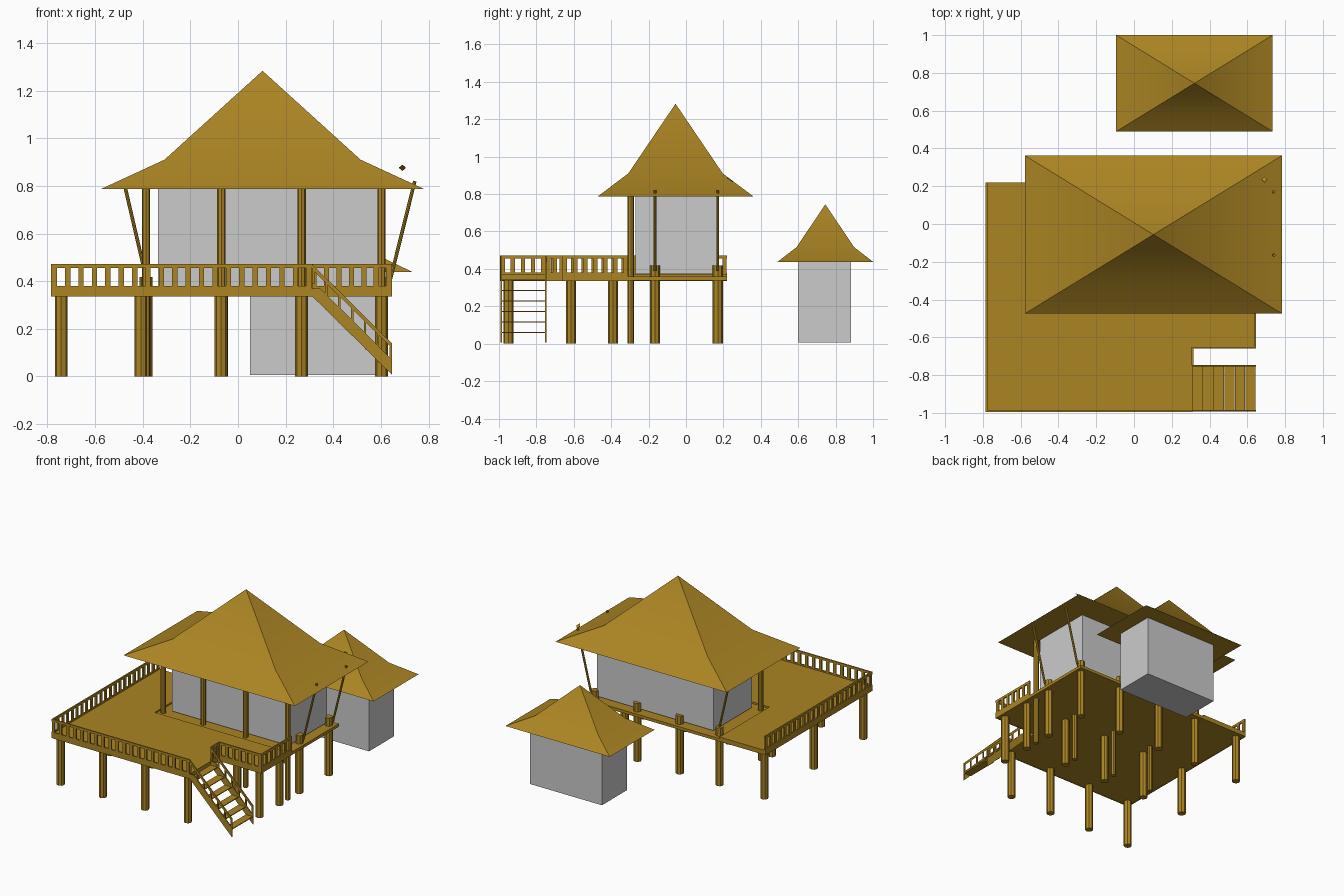
import bpy, bmesh, math
from mathutils import Vector

if "Cube" in bpy.data.objects:
    bpy.data.objects.remove(bpy.data.objects["Cube"])


def material(name, col):
    m = bpy.data.materials.new(name)
    m.diffuse_color = (*col, 1)
    m.use_nodes = True
    m.node_tree.nodes["Principled BSDF"].inputs["Base Color"].default_value = m.diffuse_color
    return m


wood = material("wood", (0.41, 0.235, 0.017))
grey = material("grey", (0.57, 0.57, 0.57))


def finish(name, bm, mat=wood):
    bmesh.ops.recalc_face_normals(bm, faces=bm.faces)
    me = bpy.data.meshes.new(name)
    bm.to_mesh(me)
    bm.free()
    ob = bpy.data.objects.new(name, me)
    bpy.context.collection.objects.link(ob)
    me.materials.append(mat)
    return ob


def add_box(bm, lo, hi):
    vs = bmesh.ops.create_cube(bm, size=1)["verts"]
    for v in vs:
        v.co = Vector([(l + h) / 2 + c * (h - l) for l, h, c in zip(lo, hi, v.co)])


def box(name, lo, hi, mat=wood):
    bm = bmesh.new()
    add_box(bm, lo, hi)
    return finish(name, bm, mat)


def prism_xy(name, pts, z0, z1):
    bm = bmesh.new()
    f = bm.faces.new([bm.verts.new((x, y, z0)) for x, y in pts])
    top = bmesh.ops.extrude_face_region(bm, geom=[f], use_keep_orig=True)["geom"]
    for v in top:
        if isinstance(v, bmesh.types.BMVert):
            v.co.z = z1
    return finish(name, bm)


def pole(name, a, b, r, sides=8):
    a, b = Vector(a), Vector(b)
    bm = bmesh.new()
    bmesh.ops.create_cone(bm, cap_ends=True, segments=sides, radius1=r, radius2=r, depth=(b - a).length)
    ob = finish(name, bm)
    ob.location = (a + b) / 2
    ob.rotation_euler = Vector((0, 0, 1)).rotation_difference(b - a).to_euler()
    return ob


def roof(name, cx, cy, hx, hy, z_eave, z_mid, z_top):
    # flared pyramid roof with flat underside, smooth across the flare, sharp at hips
    bm = bmesh.new()
    rings = []
    for s, z in ((1, z_eave), (0.605, z_mid)):
        rings.append([bm.verts.new((cx + sx * hx * s, cy + sy * hy * s, z))
                      for sx, sy in ((-1, -1), (1, -1), (1, 1), (-1, 1))])
    apex = bm.verts.new((cx, cy, z_top))
    bm.faces.new(rings[0])
    for i in range(4):
        j = (i + 1) % 4
        bm.faces.new((rings[0][i], rings[0][j], rings[1][j], rings[1][i]))
        bm.faces.new((rings[1][i], rings[1][j], apex))
    ob = finish(name, bm)
    for p in ob.data.polygons:
        p.use_smooth = True
    # the eave edge is shallower than the hips, so keep it sharp too
    ob.data.set_sharp_from_angle(angle=math.radians(30))
    return ob


def railing(name, a, b):
    # thin balustrade running along x or y
    bm = bmesh.new()
    t = 0.005
    lo = [min(a[i], b[i]) for i in (0, 1)]
    hi = [max(a[i], b[i]) for i in (0, 1)]
    for z0, z1 in ((0.336, 0.38), (0.455, 0.472)):
        add_box(bm, (lo[0] - t, lo[1] - t, z0), (hi[0] + t, hi[1] + t, z1))
    length = max(hi[0] - lo[0], hi[1] - lo[1])
    n = max(1, round(length / 0.056))
    ax = 0 if hi[0] > lo[0] else 1
    for i in range(n + 1):
        p = lo[:]
        p[ax] += 0.009 + (length - 0.018) * i / n
        h = [t, t]
        h[ax] = 0.011
        add_box(bm, (p[0] - h[0], p[1] - h[1], 0.38), (p[0] + h[0], p[1] + h[1], 0.455))
    return finish(name, bm)


# Roofs and walls of both huts
roof("main_roof", 0.103, -0.056, 0.68, 0.418, 0.786, 0.91, 1.283)
roof("small_roof", 0.32, 0.745, 0.414, 0.255, 0.438, 0.516, 0.745)
box("main_walls", (-0.335, -0.27, 0.373), (0.59, 0.168, 0.79), grey)
box("small_walls", (0.05, 0.6, 0.007), (0.62, 0.882, 0.442), grey)

# Deck with stair notch, slightly lower under the house
prism_xy("deck", [(-0.785, -0.993), (0.31, -0.993), (0.31, -0.652), (0.647, -0.652),
                  (0.647, -0.345), (-0.42, -0.345), (-0.42, 0.22), (-0.785, 0.22)], 0.337, 0.37)
box("house_floor", (-0.42, -0.345, 0.337), (0.647, 0.22, 0.358))

# Balustrades around the deck
railing("front_railing", (-0.78, -0.989), (0.306, -0.989))
railing("left_railing", (-0.78, -0.989), (-0.78, 0.215))
railing("notch_railing", (0.31, -0.655), (0.642, -0.655))
railing("notch_side_railing", (0.31, -0.745), (0.31, -0.655))
railing("right_railing", (0.642, -0.655), (0.642, -0.315))

# Posts under the deck
deck_posts = [(x, -0.95) for x in (-0.742, -0.408, -0.072, 0.267)]
deck_posts += [(x, -0.39) for x in (-0.742, -0.408, -0.072, 0.267, 0.602)]
deck_posts += [(0.602, -0.615), (-0.742, 0.17)]
for x, y in deck_posts:
    pole("deck_post", (x, y, 0), (x, y, 0.345), 0.027)

# Stump posts rising through the floor
for x, y in [(x, 0.17) for x in (-0.386, -0.07, 0.267, 0.602)] + [(0.602, -0.165)]:
    pole("stump_post", (x, y, 0), (x, y, 0.418), 0.027)

# Tall porch posts
for x in (-0.386, -0.07, 0.267, 0.602):
    pole("porch_post", (x, -0.295, 0), (x, -0.295, 0.8), 0.0175)

# Slanted roof braces
for y in (-0.165, 0.17):
    pole("right_brace", (0.635, y, 0.39), (0.742, y, 0.82), 0.0075)
pole("left_brace", (-0.38, 0.17, 0.39), (-0.475, 0.17, 0.8), 0.0075)

# Small chip on the roof edge
bm = bmesh.new()
bmesh.ops.create_cone(bm, cap_ends=True, segments=4, radius1=0.02, radius2=0.02, depth=0.004)
for v in bm.verts:
    v.co.x *= 0.7
chip = finish("roof_chip", bm)
chip.location = (0.69, 0.235, 0.876)
chip.rotation_euler = (math.radians(-35), 0, 0)


# Staircase: stringers, handrails and balusters on both sides, then treads
def slanted(bm, y0, y1, pts):
    a = [bm.verts.new((x, y0, z)) for x, z in pts]
    b = [bm.verts.new((x, y1, z)) for x, z in pts]
    bm.faces.new(a)
    bm.faces.new(b[::-1])
    for i in range(len(pts)):
        j = (i + 1) % len(pts)
        bm.faces.new((a[i], a[j], b[j], b[i]))


for y in (-0.989, -0.75):
    bm = bmesh.new()
    slanted(bm, y - 0.004, y + 0.004, [(0.31, 0.338), (0.647, 0.006), (0.647, 0.07), (0.345, 0.37), (0.31, 0.37)])
    slanted(bm, y - 0.004, y + 0.004, [(0.31, 0.45), (0.647, 0.118), (0.647, 0.138), (0.31, 0.472)])
    for i in range(7):
        x = 0.316 + i * 0.0543
        z = 0.405 - (x - 0.31) * 0.99
        add_box(bm, (x - 0.005, y - 0.004, z - 0.01), (x + 0.005, y + 0.004, z + 0.05))
    finish("stair_side", bm)

for i in range(6):
    x, z = 0.31 + i * 0.056, 0.34 - i * 0.056
    box("stair_tread", (x, -0.989, z - 0.003), (x + 0.054, -0.75, z + 0.003))
